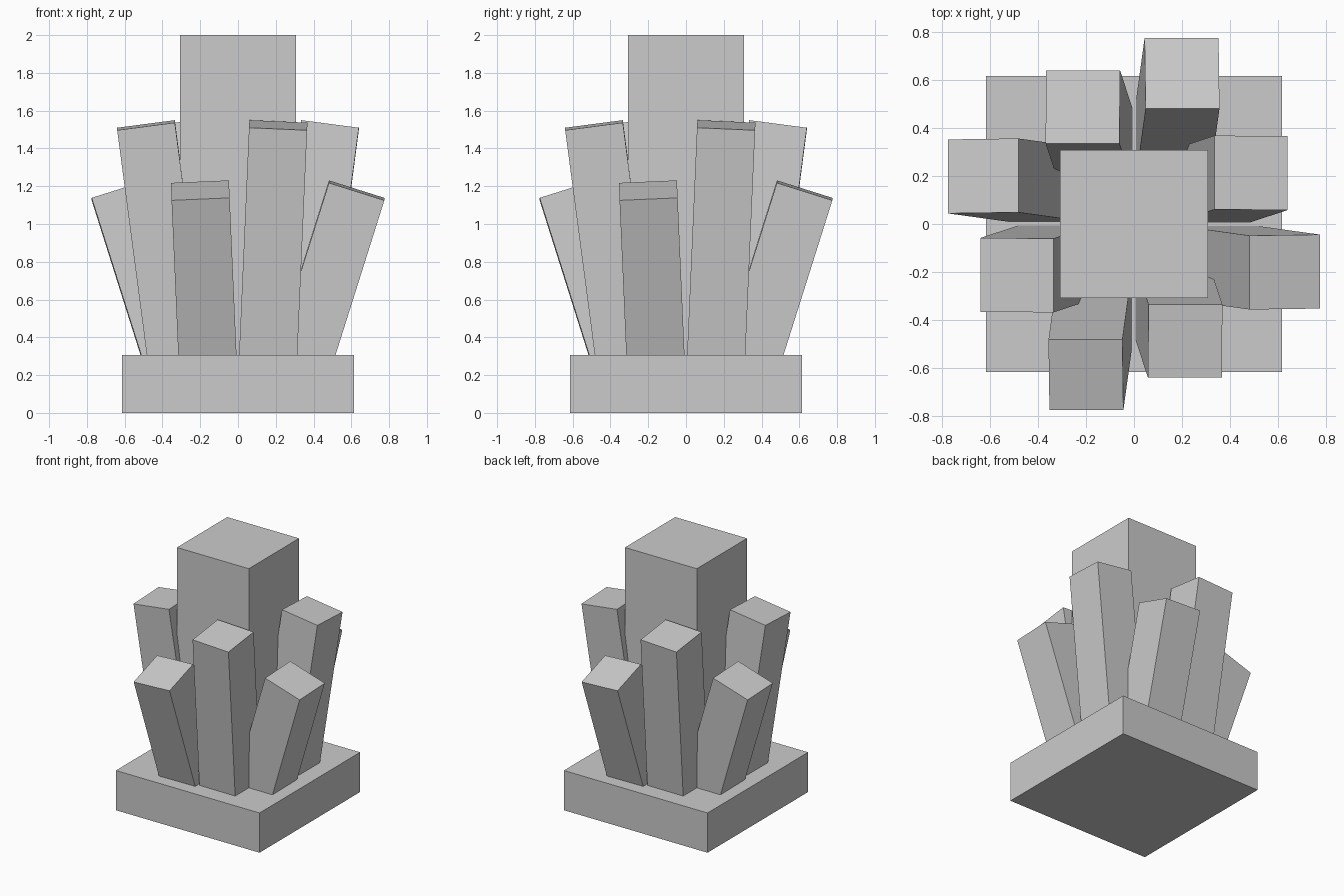
import bpy
from math import radians
from mathutils import Matrix, Vector, Euler

cube = bpy.data.objects.get("Cube")
if cube:
    bpy.data.objects.remove(cube, do_unlink=True)

# Single stone colour
stone = bpy.data.materials.new("grey_stone")
stone.use_nodes = True
stone.diffuse_color = (0.6, 0.6, 0.6, 1)
stone.node_tree.nodes["Principled BSDF"].inputs["Base Color"].default_value = stone.diffuse_color

U = 2 / 6.5  # block width


def block(name, top, width, length, turn=None):
    """Square block hanging down from the centre of its top face."""
    bpy.ops.mesh.primitive_cube_add(size=1)
    ob = bpy.context.object
    ob.name = name
    shape = Matrix.Translation((0, 0, -length / 2)) @ Matrix.Diagonal((width, width, length, 1))
    ob.data.transform(Matrix.Translation(top) @ (turn or Matrix()) @ shape)
    ob.data.materials.append(stone)


# Base slab and central column
block("base", (0, 0, U), 4 * U, U)
block("central_column", (0, 0, 2), 2 * U, 2 - U)

# Leaning shards: one tall and one short on each of the four sides
shards = [
    ("tall_shard", Vector((0.213, -0.487, 1.523)), 7.5, 2.5, 1.4),
    ("short_shard", Vector((-0.2, -0.628, 1.178)), 17.5, -2.5, 1.05),
]
for i, side in enumerate(("front", "left", "back", "right")):
    spin = Matrix.Rotation(radians(90 * i), 4, "Z")
    for name, top, out, across, length in shards:
        lean = Euler((radians(out), radians(across), 0)).to_matrix().to_4x4()
        block(f"{side}_{name}", spin @ top, U, length, spin @ lean)
